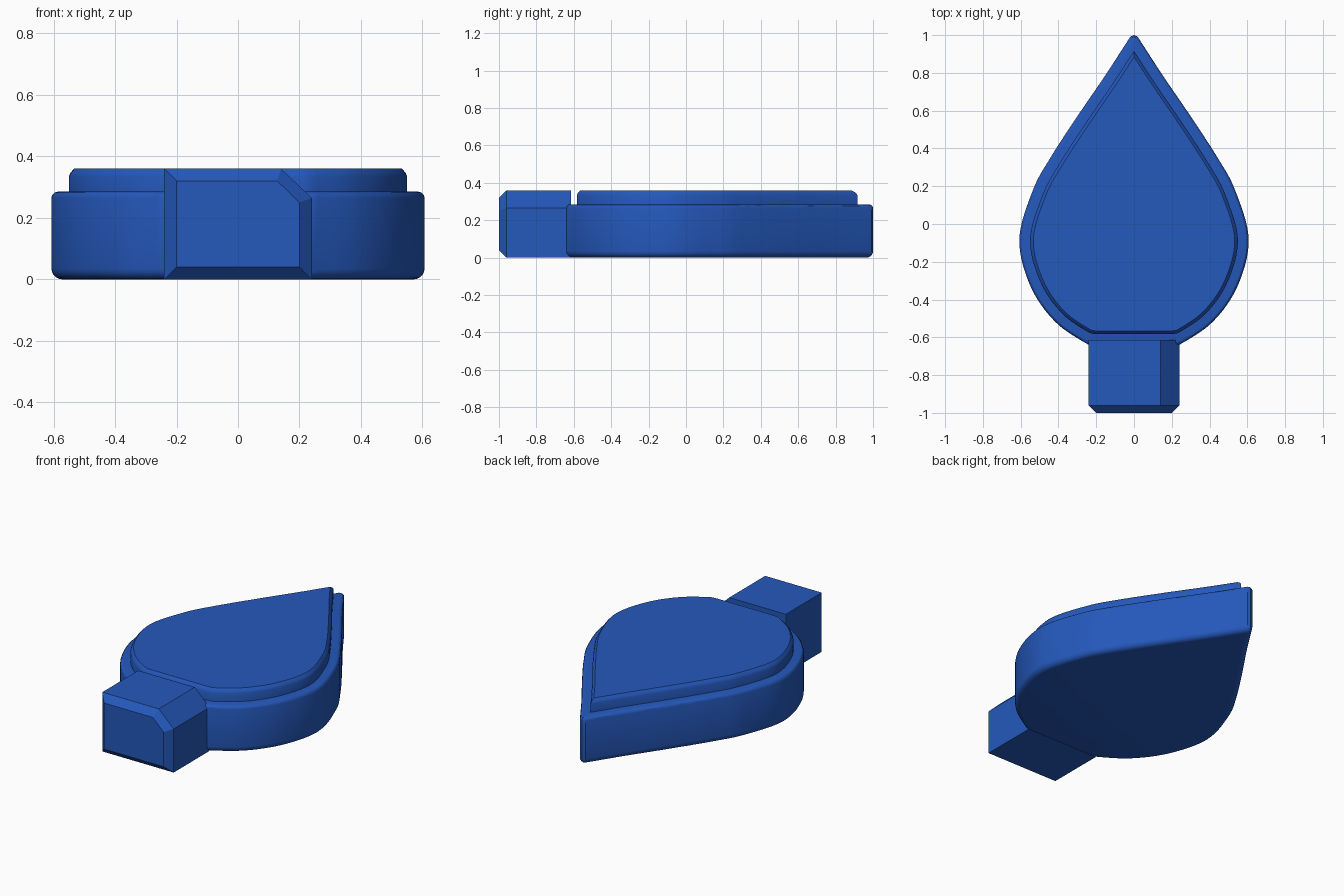
import bpy, bmesh
from mathutils import Vector
from math import sin, cos, pi

if "Cube" in bpy.data.objects:
    bpy.data.objects.remove(bpy.data.objects["Cube"])

blue = bpy.data.materials.new("blue plastic")
blue.diffuse_color = (0.018, 0.098, 0.50, 1)
blue.use_nodes = True
blue.node_tree.nodes["Principled BSDF"].inputs["Base Color"].default_value = blue.diffuse_color

FLAT_Y = -0.64   # flat front end of the teardrop

# Right half of the teardrop, from the flat end to the tip
KEYS = [Vector(p) for p in [
    (0.24, -0.64), (0.42, -0.515), (0.55, -0.325), (0.607, -0.08), (0.535, 0.18),
    (0.44, 0.355), (0.30, 0.57), (0.15, 0.79), (0.03, 0.975)]]


def smooth_path(keys, steps=8):
    """Catmull-Rom curve through the key points."""
    ext = [keys[0] * 2 - keys[1] + Vector((-0.02, 0.02))] + keys + [keys[-1] * 2 - keys[-2]]
    pts = []
    for a, b, c, d in zip(ext, ext[1:], ext[2:], ext[3:]):
        for i in range(steps):
            t = i / steps
            pts.append(0.5 * (2 * b + (c - a) * t + (2 * a - 5 * b + 4 * c - d) * t ** 2
                              + (3 * b - a - 3 * c + d) * t ** 3))
    return pts + [keys[-1]]


HALF = smooth_path(KEYS) + [Vector((0.018, 0.993)), Vector((0, 1.0))]


def outline(inset):
    """Closed teardrop loop moved inwards, mitred at the tip and flat end."""
    half, tip = [], None
    for i, p in enumerate(HALF):
        t = (HALF[min(i + 1, len(HALF) - 1)] - HALF[max(i - 1, 0)]).normalized()
        q = p - inset * Vector((t.y, -t.x))
        q.y = max(q.y, FLAT_Y + inset)
        if i == len(HALF) - 1:
            q = Vector((0, p.y - inset))
        if tip is None and q.x <= 0:
            last = half[-1]
            f = last.x / max(last.x - q.x, 1e-6)
            tip = Vector((0, last.y + (q.y - last.y) * f))
        half.append(tip.copy() if tip else q)
    half[0].y = FLAT_Y + inset
    return half + [Vector((-p.x, p.y)) for p in reversed(half[:-1])]


def loft(name, rings, smooth=True):
    """Skin a stack of equal-length point rings and cap both ends."""
    bm = bmesh.new()
    loops = [[bm.verts.new(p) for p in ring] for ring in rings]
    n = len(loops[0])
    for lo, hi in zip(loops, loops[1:]):
        for i in range(n):
            j = (i + 1) % n
            bm.faces.new((lo[i], lo[j], hi[j], hi[i]))
    bm.faces.new(loops[0][::-1])
    bm.faces.new(loops[-1])
    bmesh.ops.remove_doubles(bm, verts=bm.verts, dist=0.0002)
    bmesh.ops.recalc_face_normals(bm, faces=bm.faces)
    mesh = bpy.data.meshes.new(name)
    bm.to_mesh(mesh)
    bm.free()
    mesh.materials.append(blue)
    obj = bpy.data.objects.new(name, mesh)
    bpy.context.collection.objects.link(obj)
    if smooth:
        bpy.ops.object.select_all(action='DESELECT')
        obj.select_set(True)
        bpy.context.view_layer.objects.active = obj
        bpy.ops.object.shade_smooth_by_angle(angle=pi / 6)
    return obj


def teardrop(name, levels):
    return loft(name, [[(p.x, p.y, z) for p in outline(d)] for d, z in levels])


# Main body: rounded lower edge, small rounded upper edge
R, r, TOP = 0.035, 0.02, 0.285
lower = [(R * (1 - sin(a)), R * (1 - cos(a))) for a in (pi / 2 * i / 5 for i in range(6))]
upper = [(r * (1 - cos(a)), TOP - r + r * sin(a)) for a in (pi / 2 * i / 3 for i in range(4))]
teardrop("body", lower + upper)

# Raised top panel with a bevelled rim
teardrop("top_panel", [(0.057, 0.27), (0.057, 0.335), (0.062, 0.347), (0.074, 0.36)])

# Plug: block with one cut corner and a chamfered front face
W, H = 0.24, 0.36
section = [(-W, 0), (W, 0), (W, 0.265), (0.14, H), (-W, H)]
face = [(-0.20, 0.04), (0.20, 0.04), (0.20, 0.25), (0.128, 0.32), (-0.20, 0.32)]
loft("plug", [[(x, y, z) for x, z in s]
              for s, y in ((face, -1.0), (section, -0.96), (section, -0.615))], smooth=False)
